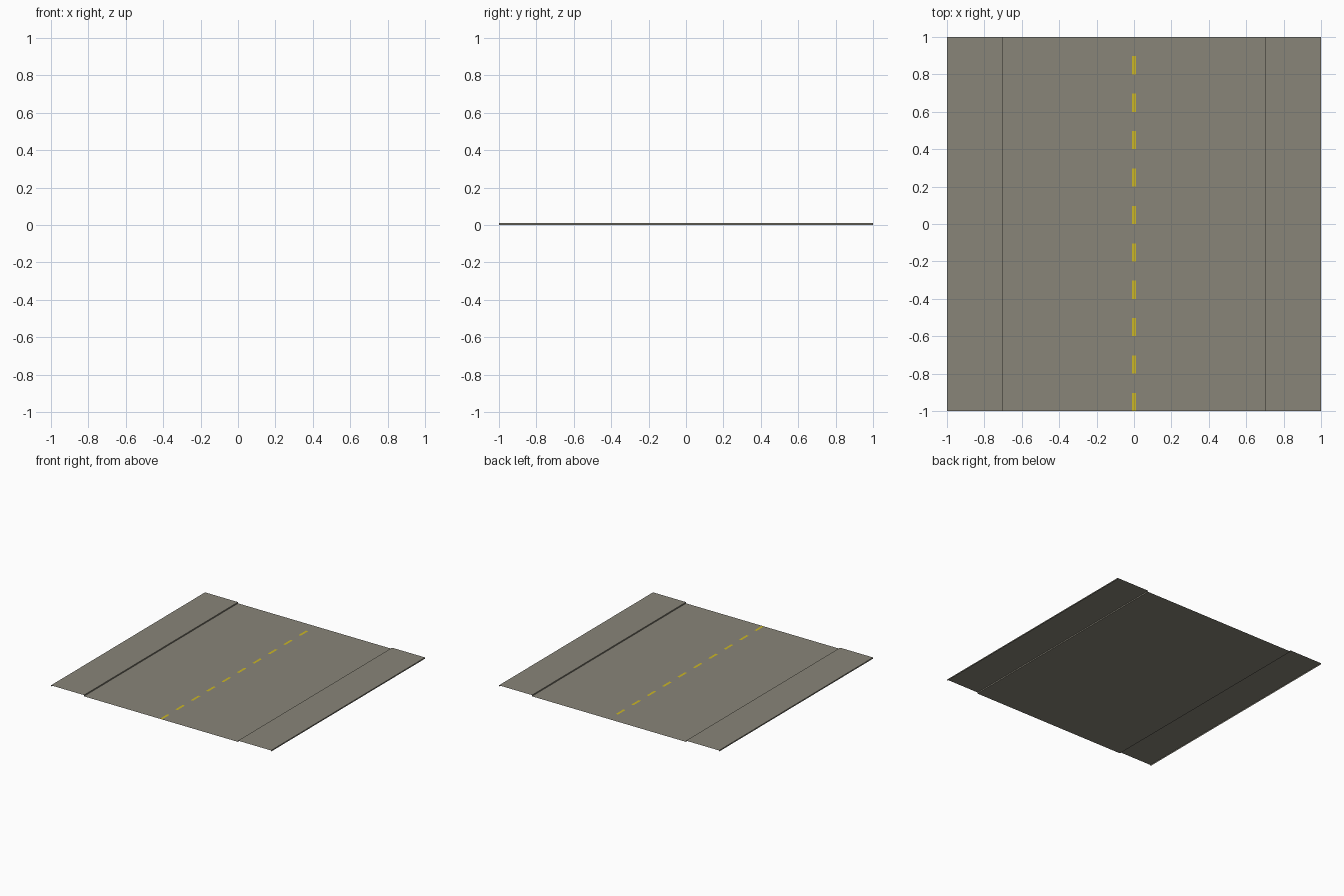
import bpy

if "Cube" in bpy.data.objects:
    bpy.data.objects.remove(bpy.data.objects["Cube"])


def material(name, rgb):
    m = bpy.data.materials.new(name)
    m.diffuse_color = (*rgb, 1.0)
    m.use_nodes = True
    m.node_tree.nodes["Principled BSDF"].inputs["Base Color"].default_value = m.diffuse_color
    return m


PAVING = material("warm_grey_paving", (0.25, 0.235, 0.19))
YELLOW = material("yellow_paint", (0.60, 0.47, 0.02))

CURB = 0.01        # pavement height above the road
ROAD_HALF = 0.70   # half width of the road


def strip(name, profile, y0, y1, mat):
    """Open sheet: an x/z profile (left to right) swept along y."""
    verts = [(x, y, z) for x, z in profile for y in (y0, y1)]
    faces = [(2 * i, 2 * i + 2, 2 * i + 3, 2 * i + 1)
             for i in range(len(profile) - 1)]
    mesh = bpy.data.meshes.new(name)
    mesh.from_pydata(verts, [], faces)
    mesh.materials.append(mat)
    ob = bpy.data.objects.new(name, mesh)
    bpy.context.collection.objects.link(ob)
    return ob


# Road surface
strip("road", [(-ROAD_HALF, 0), (ROAD_HALF, 0)], -1, 1, PAVING)

# Raised pavements with inner and outer curb faces, open at the ends
for name, a, b in (("left_pavement", -1, -ROAD_HALF),
                   ("right_pavement", ROAD_HALF, 1)):
    strip(name, [(a, 0), (a, CURB), (b, CURB), (b, 0)], -1, 1, PAVING)

# Dashed centre line
for i in range(10):
    y = -1 + 0.2 * i
    strip(f"centre_dash_{i + 1}", [(-0.01, 0.0004), (0.01, 0.0004)],
          y, y + 0.097, YELLOW)
